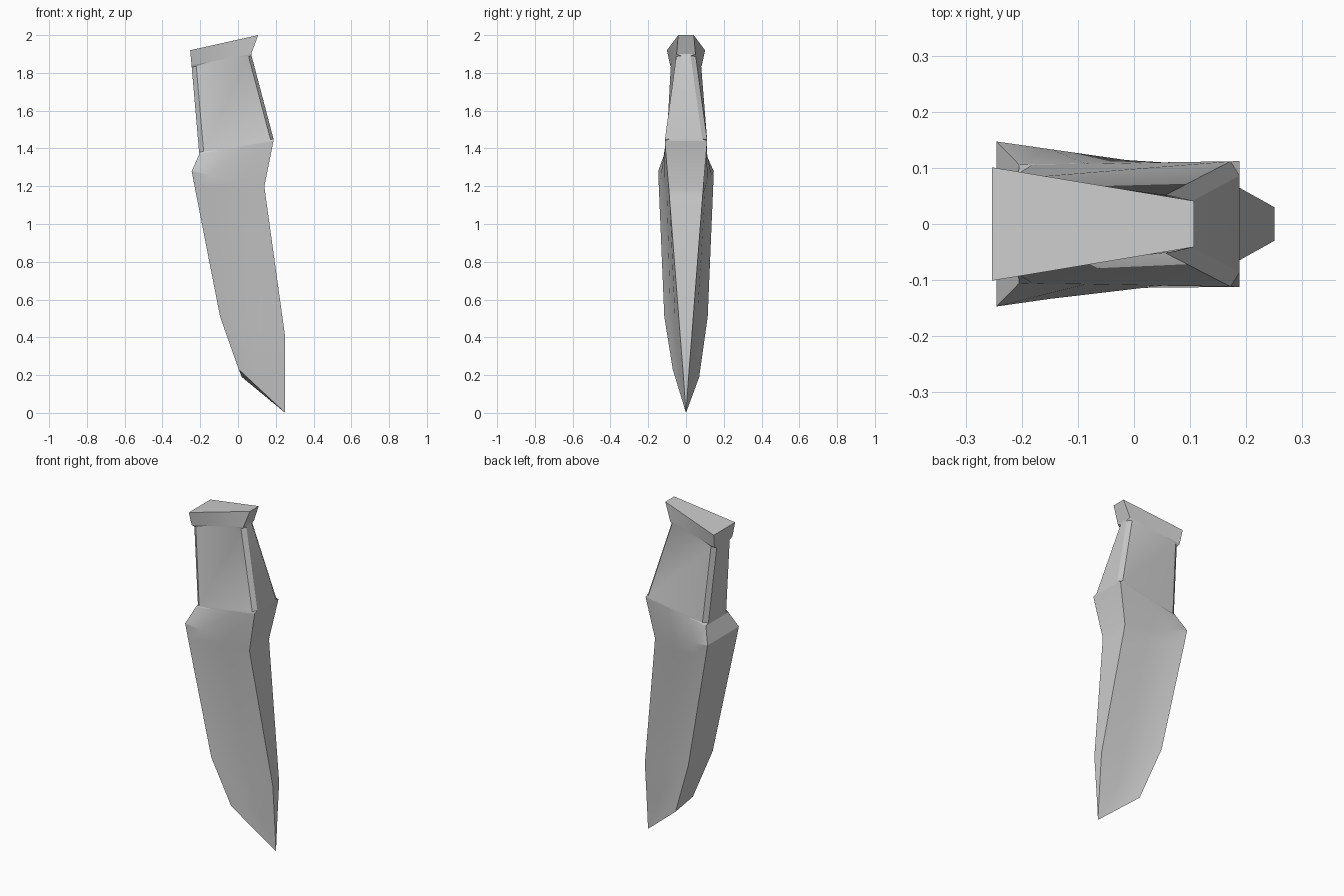
import bpy, bmesh
from math import radians
from mathutils import Vector

if "Cube" in bpy.data.objects:
    bpy.data.objects.remove(bpy.data.objects["Cube"])


def ring(spine, edge, fracs=(0.3, 0.65), dip=(0.0, 0.0), skew=(0, 0)):
    """Sharp-cornered section: spine, two side points, edge, mirrored across y.
    dip sinks the side points; skew shifts the spine corner (x, z) per side."""
    s, e = Vector(spine), Vector(edge)
    half = [s] + [s.lerp(e, f) - Vector((0, d, 0)) for f, d in zip(fracs, dip)] + [e]
    front = [Vector((p.x, -p.y, p.z)) for p in half]
    back = [p.copy() for p in half]
    front[0] += Vector((-skew[0], 0, skew[1]))
    back[0] += Vector((skew[0], 0, -skew[1]))
    return front + back[::-1]


def grip_ring(spine, edge, cl=0.024, cr=0.016):
    """Section with bevelled corners."""
    s, e = Vector(spine), Vector(edge)
    d = (e - s) / (e.x - s.x)
    half = [s - Vector((0, 0.022, 0)), s + d * cl, e - d * cr, e - Vector((0, 0.026, 0))]
    return [Vector((p.x, -p.y, p.z)) for p in half] + half[::-1]


def loft(name, rings, cap_start=False, cap_end=False):
    bm = bmesh.new()
    rows = [[bm.verts.new(p) for p in r] for r in rings]
    for a, b in zip(rows, rows[1:]):
        n = len(a)
        for i in range(n):
            j = (i + 1) % n
            bm.faces.new((a[i], a[j], b[j], b[i]))
    if cap_start:
        bm.faces.new(rows[0][::-1])
    if cap_end:
        bm.faces.new(rows[-1])
    bmesh.ops.remove_doubles(bm, verts=bm.verts, dist=0.0005)
    bmesh.ops.recalc_face_normals(bm, faces=bm.faces)
    me = bpy.data.meshes.new(name)
    bm.to_mesh(me)
    bm.free()
    ob = bpy.data.objects.new(name, me)
    bpy.context.collection.objects.link(ob)
    bpy.ops.object.select_all(action='DESELECT')
    ob.select_set(True)
    bpy.context.view_layer.objects.active = ob
    bpy.ops.object.shade_smooth_by_angle(angle=radians(20))
    return ob


# Sections shared by neighbouring parts
guard_top = ring((-0.205, 0.106, 1.37), (0.188, 0.112, 1.44))
pommel_low = ring((-0.246, 0.084, 1.84), (0.07, 0.05, 1.90))

# Blade and guard: flared guard, shallow fuller, pointed tip
loft("blade", [
    [Vector((0.25, 0, 0))] * 8,
    ring((0.012, 0.07, 0.21), (0.25, 0.014, 0.2), (0.25, 0.6), (0.006, 0.004), (0.008, 0.02)),
    ring((-0.095, 0.115, 0.51), (0.25, 0.03, 0.40), (0.25, 0.6), (0.012, 0.008)),
    ring((-0.23, 0.144, 1.20), (0.146, 0.088, 1.15), (0.25, 0.6), (0.014, 0.009)),
    ring((-0.245, 0.147, 1.28), (0.14, 0.092, 1.20), (0.25, 0.6)),
    guard_top,
])

# Grip with bevelled corners that stop short of both ends
loft("grip", [
    guard_top,
    grip_ring((-0.206, 0.105, 1.38), (0.188, 0.112, 1.45)),
    grip_ring((-0.245, 0.083, 1.83), (0.072, 0.05, 1.89)),
    pommel_low,
])

# Flared pommel with slanted top
loft("pommel", [
    pommel_low,
    ring((-0.253, 0.101, 1.92), (0.107, 0.041, 2.0)),
], cap_end=True)
